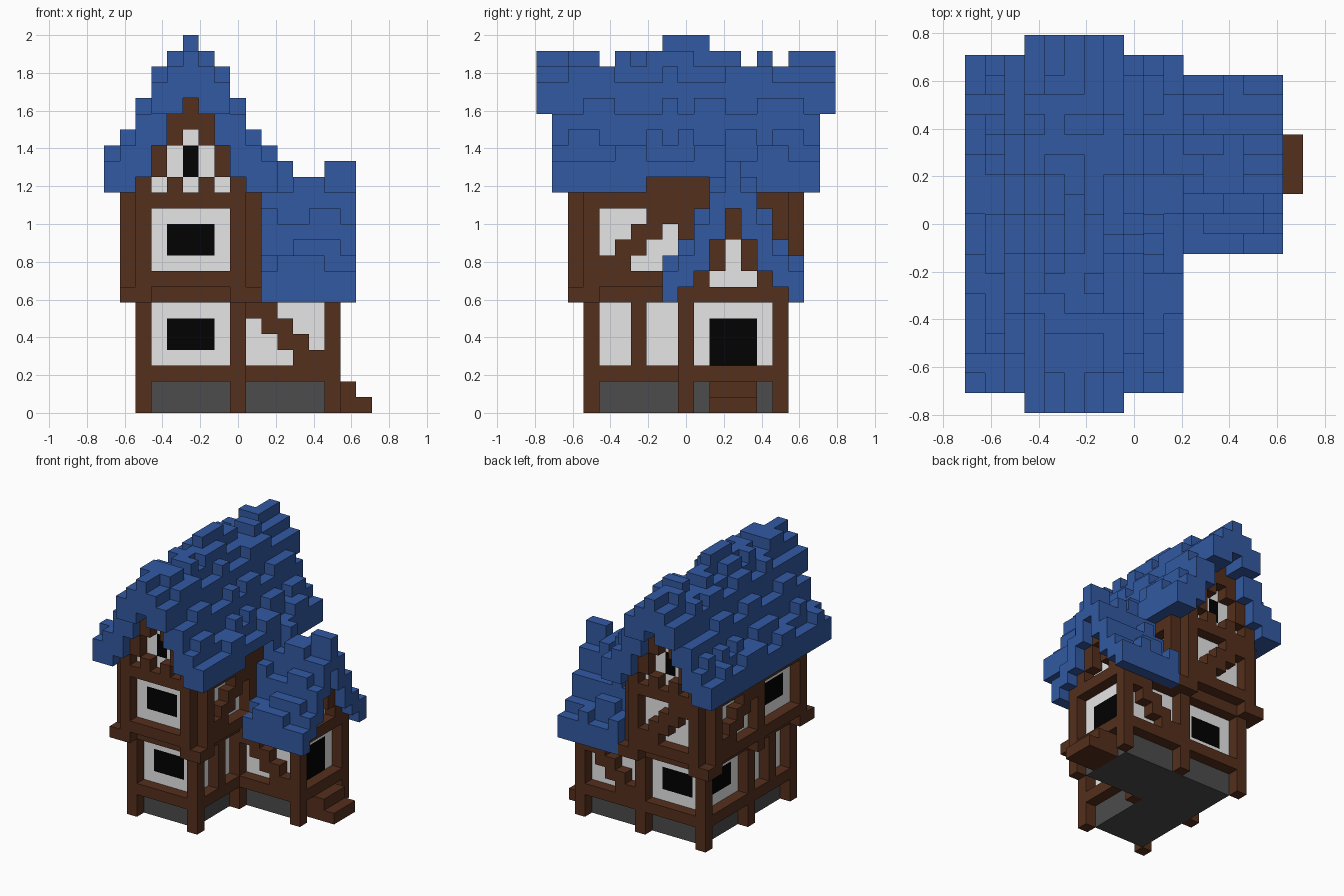
import bpy, bmesh, random
from mathutils import Vector

if "Cube" in bpy.data.objects:
    bpy.data.objects.remove(bpy.data.objects["Cube"])

random.seed(11)
V = 2 / 24                                  # block size
ORIGIN = Vector((-8.5 * V, -9.5 * V, 0))    # grid is 17 x 19 x 24 blocks
cells = {}                                  # (i, j, k) -> part name


def box(part, xs, ys, zs, keep=False):
    for i in range(*xs):
        for j in range(*ys):
            for k in range(*zs):
                if not (keep and (i, j, k) in cells):
                    cells[i, j, k] = part


def wall(axis, layer, inward, u0, u1, k0, k1, kind, foot=None):
    """Timber frame on one wall plane; the plaster sits one block further in."""
    def put(part, u, k, depth=0):
        w = layer + inward * depth
        cells[(u, w, k) if axis == 'x' else (w, u, k)] = part
    for u in range(u0, u1 + 1):
        put("timber_frame", u, k0)
        put("timber_frame", u, k1)
    for k in range(k0 if foot is None else foot, k1 + 1):
        put("timber_frame", u0, k)
        put("timber_frame", u1, k)
    for r in range(4):
        k = k0 + 1 + r
        if kind == "rise":
            put("timber_frame", u0 + 1 + r, k)
            put("timber_frame", u0 + 2 + r, k)
        elif kind == "fall":
            put("timber_frame", u1 - 1 - r, k)
            put("timber_frame", u1 - 2 - r, k)
        elif kind == "post":
            put("timber_frame", u0 + 3, k)
        elif kind == "window" and r in (1, 2):
            for u in range(u0 + 2, u1 - 1):
                put("windows", u, k, 1)
        elif kind == "door" and r < 3:
            for u in range(u0 + 2, u1 - 1):
                put("door", u, k, 1)


# Foundation and plaster cores
box("foundation", (3, 8), (4, 15), (0, 2))
box("foundation", (8, 14), (10, 15), (0, 2))
box("plaster_walls", (3, 8), (4, 15), (2, 7))
box("plaster_walls", (8, 14), (10, 15), (2, 7))
box("plaster_walls", (2, 9), (3, 16), (7, 15))

# Ground floor frames
wall('x', 3, 1, 2, 8, 2, 7, "window", 0)
wall('x', 15, -1, 2, 8, 2, 7, "window", 0)
wall('x', 9, 1, 8, 14, 2, 7, "fall", 0)
wall('x', 15, -1, 8, 14, 2, 7, "rise", 0)
wall('y', 2, 1, 3, 9, 2, 7, "post", 0)
wall('y', 2, 1, 9, 15, 2, 7, "window", 0)
wall('y', 8, -1, 3, 9, 2, 7, "post", 0)
wall('y', 14, -1, 9, 15, 2, 7, "door", 0)

# Upper floor frames, one block further out
wall('x', 2, 1, 2, 8, 8, 13, "window")
wall('x', 16, -1, 2, 8, 8, 13, "fall")
wall('y', 1, 1, 3, 9, 8, 13, "window")
wall('y', 1, 1, 9, 15, 8, 13, "fall")
wall('y', 9, -1, 3, 9, 8, 13, "rise")
wall('y', 9, -1, 9, 15, 8, 13, "plain")

# Brackets under the overhang, and beam ends under the gables
for x in (1, 8):
    for y in (2, 15):
        box("timber_frame", (x, x + 2), (y, y + 2), (7, 8))
box("timber_frame", (1, 2), (9, 10), (7, 8))
for i in (2, 4, 6, 8):
    for j in (2, 16):
        cells[i, j, 14] = "timber_frame"
box("timber_frame", (9, 10), (7, 11), (14, 15))

# Main gables and attic
MAIN_LOW, MAIN_TOP = [14, 14, 15, 17, 19, 20], [16, 17, 19, 21, 22, 23]
for i in range(3, 8):
    low = MAIN_LOW[min(i, 10 - i)]
    box("plaster_walls", (i, i + 1), (3, 16), (15, low))
    for j in (2, 16):
        box("timber_frame", (i, i + 1), (j, j + 1), (15, low))
for j, inner in ((2, 3), (16, 15)):
    for i, k in ((4, 15), (4, 16), (5, 15), (5, 16), (5, 17), (6, 15), (6, 16)):
        del cells[i, j, k]
    box("windows", (5, 6), (inner, inner + 1), (15, 17))

# Wing gable and attic
WING_LOW, WING_TOP = [7, 8, 9, 11, 13], [9, 10, 12, 14, 15]
for j in range(10, 15):
    low = WING_LOW[min(j - 8, 16 - j)]
    box("plaster_walls", (10, 14), (j, j + 1), (8, low), keep=True)
    box("timber_frame", (14, 15), (j, j + 1), (8, low))
for j, k in ((11, 8), (12, 8), (13, 8), (12, 9), (12, 10)):
    del cells[14, j, k]

# Door steps
box("door_steps", (14, 16), (11, 14), (0, 2))
box("door_steps", (16, 17), (11, 14), (0, 1))


def shingles(n):
    """Runs of flat and raised shingles, one to three blocks long."""
    out, up = [], random.choice((0, 1))
    while len(out) < n:
        out += [up] * random.choice((1, 2, 2, 3))
        up = 1 - up
    return out


# Main roof: ragged stepped slopes with a longer overhang near the ridge
for i in range(11):
    d = min(i, 10 - i)
    bumps = shingles(19)
    for j in range(0 if d > 2 else 1, 19 if d > 2 else 18):
        low, top = MAIN_LOW[d], MAIN_TOP[d] + bumps[j]
        if j in (0, 18):
            low = max(low, 19)
        if i >= 9 and 7 <= j <= 10:
            low = 15
        if j in (0, 1, 17, 18):
            top = MAIN_TOP[d]
        if d == 5:
            top = 24 if 8 <= j <= 10 else 22 if j in (4, 13, 15) else 23
        elif d == 4 and j in (4, 13, 15):
            top = 22
        box("main_roof", (i, i + 1), (j, j + 1), (low, top), keep=True)

# Wing roof
for j in range(8, 17):
    d = min(j - 8, 16 - j)
    bumps = shingles(17)
    bumps[15] = 0
    if d == 4:
        bumps = [0 if i in (12, 13) else 1 for i in range(17)]
    for i in range(10, 16):
        top = WING_TOP[d] + bumps[i]
        box("wing_roof", (i, i + 1), (j, j + 1), (WING_LOW[d], top), keep=True)

# Materials
COLOURS = {"slate_blue": (0.032, 0.1, 0.36), "dark_timber": (0.09, 0.029, 0.012),
           "white_plaster": (0.79, 0.79, 0.79), "grey_stone": (0.072, 0.072, 0.072),
           "black_opening": (0.0005, 0.0005, 0.0005)}
mats = {}
for name, rgb in COLOURS.items():
    mats[name] = bpy.data.materials.new(name)
    mats[name].diffuse_color = (*rgb, 1)
PARTS = {"main_roof": "slate_blue", "wing_roof": "slate_blue", "timber_frame": "dark_timber",
         "door_steps": "dark_timber", "plaster_walls": "white_plaster",
         "foundation": "grey_stone", "windows": "black_opening", "door": "black_opening"}

# Turn blocks into meshes, keeping only exposed faces
for part, colour in PARTS.items():
    bm = bmesh.new()
    verts = {}
    for cell in [c for c, p in cells.items() if p == part]:
        for a in range(3):
            for s in (0, 1):
                near = list(cell)
                near[a] += 2 * s - 1
                if tuple(near) in cells:
                    continue
                loop = []
                for p, q in ((0, 0), (1, 0), (1, 1), (0, 1)):
                    c = list(cell)
                    c[a] += s
                    c[(a + 1) % 3] += p
                    c[(a + 2) % 3] += q
                    c = tuple(c)
                    if c not in verts:
                        verts[c] = bm.verts.new(ORIGIN + Vector(c) * V)
                    loop.append(verts[c])
                bm.faces.new(loop if s else loop[::-1])
    mesh = bpy.data.meshes.new(part)
    bm.to_mesh(mesh)
    bm.free()
    mesh.materials.append(mats[colour])
    bpy.context.collection.objects.link(bpy.data.objects.new(part, mesh))

for m in bpy.data.materials:
    if m.users and not m.is_grease_pencil:
        m.use_nodes = True
        m.node_tree.nodes["Principled BSDF"].inputs["Base Color"].default_value = m.diffuse_color
